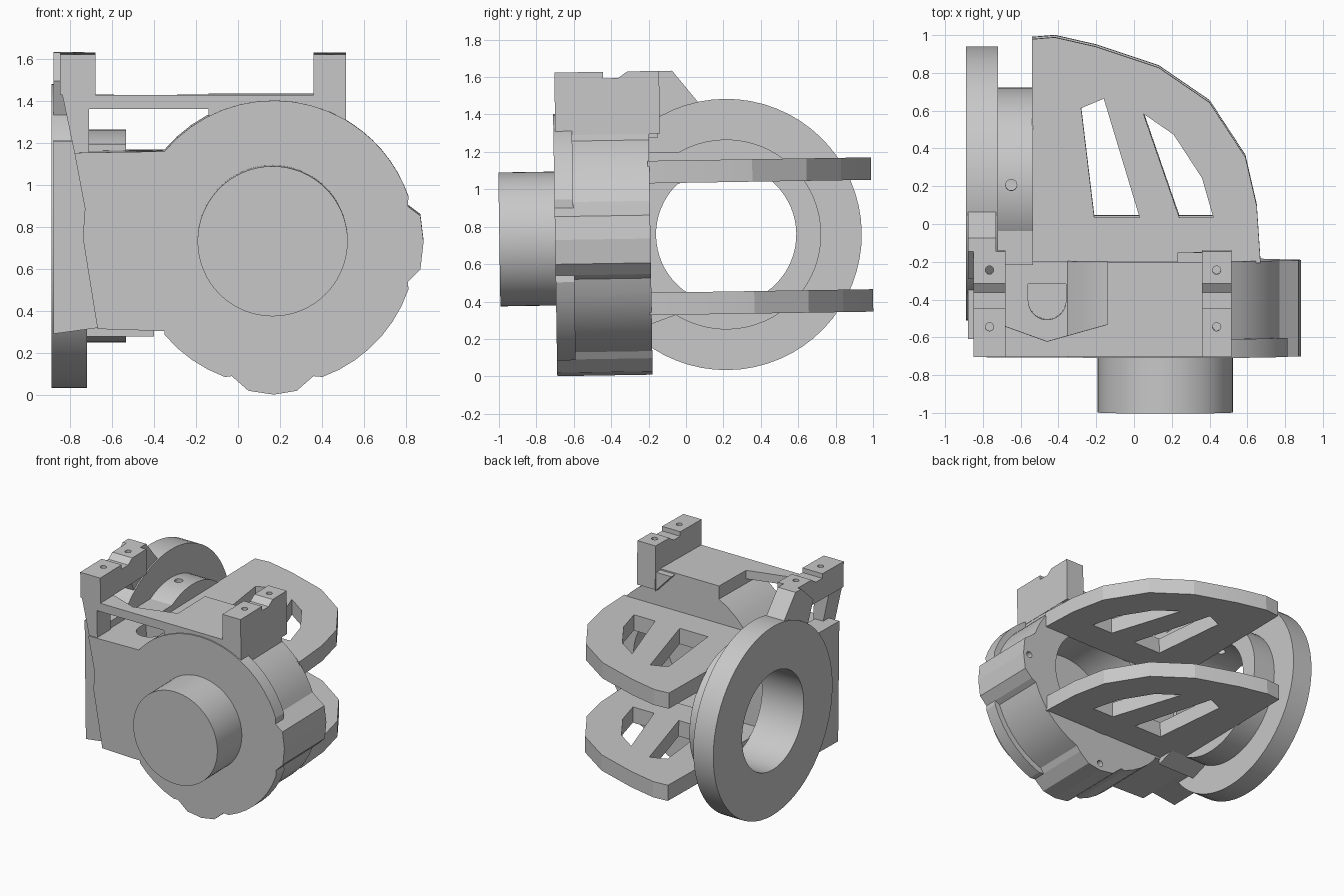
import bpy, bmesh, math
from mathutils import Matrix, Vector

cube = bpy.data.objects.get("Cube")
if cube:
    bpy.data.objects.remove(cube, do_unlink=True)

grey = bpy.data.materials.new("plain_grey")
grey.use_nodes = True
colour = (0.58, 0.58, 0.58, 1)
grey.diffuse_color = colour
grey.node_tree.nodes["Principled BSDF"].inputs["Base Color"].default_value = colour

# Maps (u, v, depth) to world space for prisms along each axis
AXES = {
    "x": lambda u, v, d: (d, u, v),
    "y": lambda u, v, d: (u, d, v),
    "z": lambda u, v, d: (u, v, d),
}


def prism(name, pts, axis, a, b):
    bm = bmesh.new()
    place = AXES[axis]
    face = bm.faces.new([bm.verts.new(place(u, v, a)) for u, v in pts])
    new = bmesh.ops.extrude_face_region(bm, geom=[face])["geom"]
    shift = Vector(place(0, 0, b - a))
    bmesh.ops.translate(bm, vec=shift, verts=[g for g in new if isinstance(g, bmesh.types.BMVert)])
    bmesh.ops.recalc_face_normals(bm, faces=bm.faces)
    mesh = bpy.data.meshes.new(name)
    bm.to_mesh(mesh)
    bm.free()
    mesh.materials.append(grey)
    obj = bpy.data.objects.new(name, mesh)
    bpy.context.collection.objects.link(obj)
    parts.append(obj)
    return obj


def arc(c, r, start=0, end=360, n=64):
    full = abs(end - start) == 360
    steps = n if full else n - 1
    angles = [math.radians(start + (end - start) * i / steps) for i in range(n)]
    return [(c[0] + r * math.cos(t), c[1] + r * math.sin(t)) for t in angles]


def rect(u0, u1, v0, v1):
    return [(u0, v0), (u1, v0), (u1, v1), (u0, v1)]


def cut(obj, cutters):
    for cutter in cutters:
        mod = obj.modifiers.new("cut", "BOOLEAN")
        mod.object, mod.operation, mod.solver = cutter, "DIFFERENCE", "EXACT"
        bpy.context.view_layer.update()
        result = bpy.data.meshes.new_from_object(
            obj.evaluated_get(bpy.context.evaluated_depsgraph_get()))
        obj.modifiers.clear()
        obj.data = result
        parts.remove(cutter)
        bpy.data.objects.remove(cutter, do_unlink=True)


parts = []
C = (0.17, 0.735)      # front housing axis in x, z
R = (0.215, 0.755)     # side ring axis in y, z


# Front housing outline: round drum, square side and two bolt bumps
def housing_outline(side_radius):
    right_bump = [(0.81, 0.91), (0.87, 0.865), (0.885, 0.74), (0.87, 0.61), (0.81, 0.55)]
    bottom_bump = [(0.36, 0.1), (0.28, 0.03), (0.17, 0.012), (0.05, 0.03), (-0.03, 0.1)]
    return (arc(C, 0.68, 140, 60, 12) + arc(C, side_radius, 57, 19, 8) + right_bump
            + arc(C, side_radius, -19, -70, 8) + bottom_bump + arc(C, 0.68, -110, -140, 5)
            + [(-0.35, 0.315), (-0.67, 0.325), (-0.74, 0.76), (-0.73, 0.9), (-0.78, 1.165)])


def slot_cutter():
    return prism("slot", arc((-0.46, -0.4), 0.1, 180, 360, 16)
                 + [(-0.36, -0.31), (-0.56, -0.31)], "z", 0.95, 1.3)


prism("front_lip", housing_outline(0.68), "y", -0.7, -0.6)
housing = prism("front_housing", housing_outline(0.635), "y", -0.601, -0.19)
cuts = [prism("cavity", arc(C, 0.41), "y", -0.58, 0), slot_cutter()]
for spot in ((0.83, 0.74), (0.17, 0.07)):
    cuts.append(prism("bolt_hole", arc(spot, 0.025, n=16), "y", -0.4, 0))
cut(housing, cuts)
prism("front_shaft", arc((0.165, 0.748), 0.358), "y", -0.998, -0.65)

# Top deck with a cut-back bay behind its left half
prism("top_deck", [(-0.71, -0.69), (0.4, -0.69), (0.4, -0.19), (-0.14, -0.19),
                   (-0.14, -0.52), (-0.46, -0.61), (-0.71, -0.52)], "z", 1.375, 1.44)
support = prism("deck_support", rect(-0.14, 0.4, 1.25, 1.38), "y", -0.69, -0.19)
cut(support, [prism("bolt_hole", arc((0.17, 1.33), 0.025, n=16), "y", -0.4, 0)])


# Notched top mounts with bolt holes
def mount(name, x0, x1, z0):
    obj = prism(name, [(-0.69, z0), (-0.69, 1.635), (-0.43, 1.635), (-0.43, 1.6),
                       (-0.35, 1.6), (-0.3, 1.635), (-0.13, 1.635), (-0.13, z0)], "x", x0, x1)
    cut(obj, [prism("bolt_hole", arc(((x0 + x1) / 2, y), 0.022, n=16), "z", 1.5, 1.8)
              for y in (-0.53, -0.23)])


mount("right_mount", 0.36, 0.515, 1.3)
mount("left_mount", -0.85, -0.68, 1.44)
prism("right_mount_rib", [(0.23, 1.43), (0.37, 1.43), (0.37, 1.28)], "y", -0.31, -0.14)
prism("left_mount_post", [(-0.71, 1.14), (-0.775, 1.14), (-0.85, 1.5), (-0.71, 1.5)],
      "y", -0.69, -0.53)
prism("left_mount_gusset", [(-0.28, 1.5), (-0.13, 1.635), (-0.06, 1.635), (0.08, 1.46),
                            (0.0, 1.38), (-0.2, 1.3)], "x", -0.88, -0.73)

# Side plate tying the housing to the ring
prism("side_plate", [(-0.88, 0.3), (-0.66, 0.33), (-0.72, 0.75), (-0.72, 1.22), (-0.88, 1.22)],
      "y", -0.6, -0.2)

# Large side ring and its inner hub
ring = prism("side_ring", arc(R, 0.725), "x", -0.89, -0.72)
cut(ring, [prism("bore", arc(R, 0.375), "x", -1, -0.6)])
hub = prism("ring_hub", arc(R, 0.508), "x", -0.73, -0.535)
cut(hub, [prism("bore", arc(R, 0.375), "x", -1, -0.4),
          prism("set_screw_hole", arc((-0.65, 0.215), 0.03, n=16), "z", 1.0, 1.4)])
prism("hub_block", rect(-0.73, -0.535, -0.21, -0.03), "z", 1.03, 1.2)

# Two curved shelf plates with slanted windows
shelf = [(-0.54, -0.2), (-0.54, 0.985), (-0.42, 0.995), (-0.2, 0.945), (0.13, 0.835),
         (0.4, 0.65), (0.59, 0.36), (0.65, 0.1), (0.67, -0.2)]
windows = [[(-0.28, 0.62), (-0.16, 0.67), (0.03, 0.04), (-0.21, 0.04)],
           [(0.05, 0.59), (0.21, 0.48), (0.36, 0.25), (0.42, 0.04), (0.24, 0.04)]]
for name, low in (("upper_shelf", 1.035), ("lower_shelf", 0.33)):
    plate = prism(name, shelf, "z", low, low + 0.12)
    cut(plate, [prism("window", w, "z", low - 0.1, low + 0.3) for w in windows])
prism("lower_shelf_gusset", [(-0.2, 0.28), (-0.2, 0.36), (-0.03, 0.34)], "x", -0.72, -0.4)

# Slight lean of the whole assembly, then smooth shading on curved walls
pivot = Matrix.Translation((0, 0, 0.74))
lean = pivot @ Matrix.Rotation(0.016, 4, "X") @ pivot.inverted()
bpy.ops.object.select_all(action="DESELECT")
for obj in parts:
    obj.data.transform(lean)
    obj.select_set(True)
bpy.context.view_layer.objects.active = parts[0]
bpy.ops.object.shade_smooth_by_angle(angle=math.radians(12))
